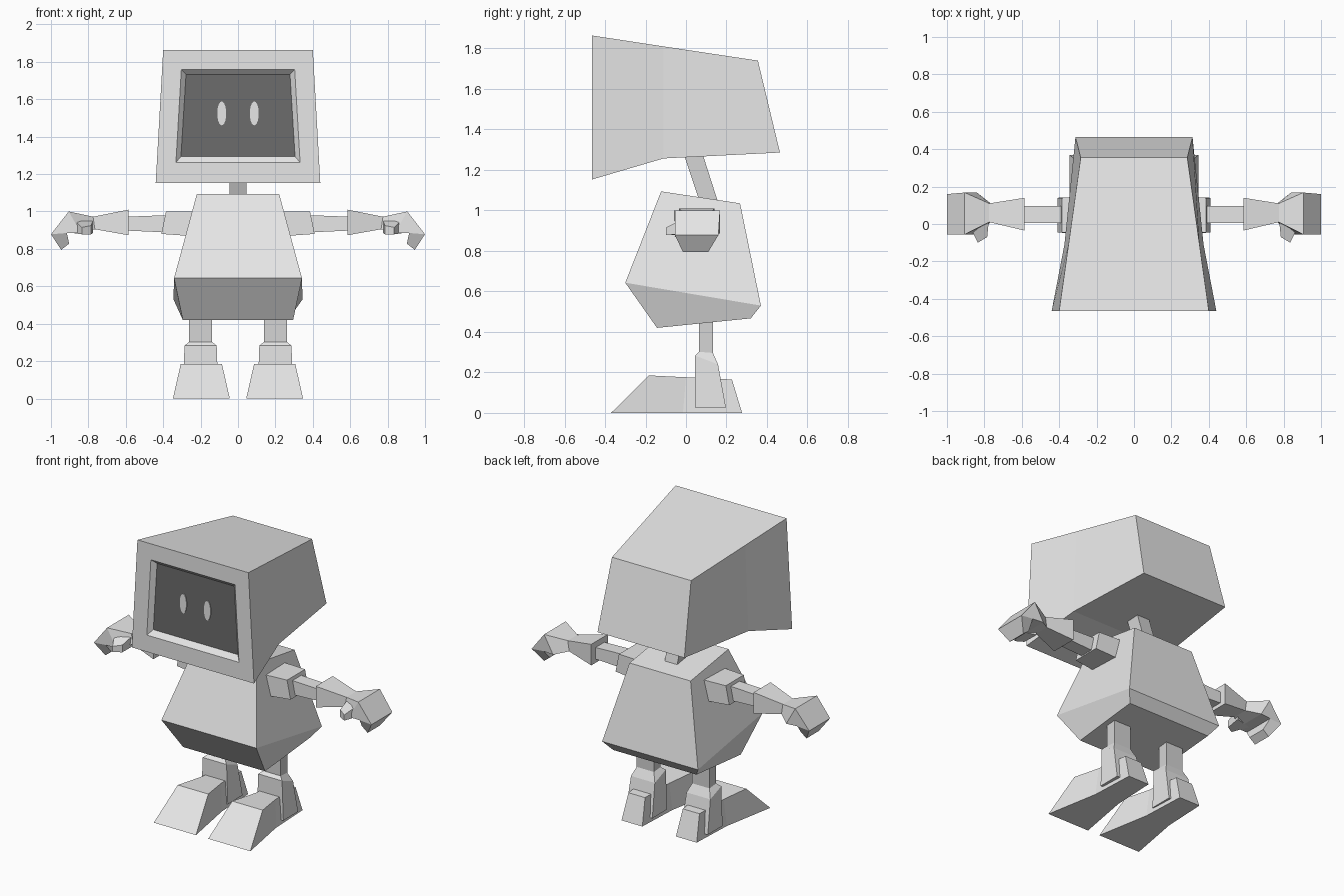
import bpy, bmesh, math


def material(name, v):
    m = bpy.data.materials.new(name)
    m.diffuse_color = (v, v, v, 1)
    return m


LIGHT = material("light grey", 0.8)
JOINT = material("joint grey", 0.66)
DARK = material("dark screen", 0.15)


def loft(name, rings, mats=(LIGHT,), first_cap=0):
    """Skin a list of equal-sized rings and cap both ends."""
    bm = bmesh.new()
    loops = [[bm.verts.new(p) for p in r] for r in rings]
    n = len(loops[0])
    for a, b in zip(loops, loops[1:]):
        for i in range(n):
            j = (i + 1) % n
            bm.faces.new((a[i], a[j], b[j], b[i]))
    bm.faces.new(loops[0]).material_index = first_cap
    bm.faces.new(loops[-1])
    bmesh.ops.recalc_face_normals(bm, faces=bm.faces)
    me = bpy.data.meshes.new(name)
    bm.to_mesh(me)
    bm.free()
    for m in mats:
        me.materials.append(m)
    ob = bpy.data.objects.new(name, me)
    bpy.context.collection.objects.link(ob)
    return ob


def wide(h1, y1, z1, h2, y2, z2, cx=0):
    """Ring from two level edges running along x (half width, y, z)."""
    return [(cx - h1, y1, z1), (cx + h1, y1, z1), (cx + h2, y2, z2), (cx - h2, y2, z2)]


def arm_ring(s, xt, zt, xb, zb, y0, y1):
    """Ring across an arm: top edge, bottom edge, and y range."""
    return [(s * xt, y0, zt), (s * xt, y1, zt), (s * xb, y1, zb), (s * xb, y0, zb)]


# Head with recessed screen: screen, bezel opening, front rim, bend, back
loft("head", [
    wide(0.278, -0.436, 1.733, 0.305, -0.436, 1.294),
    wide(0.303, -0.464, 1.76, 0.332, -0.464, 1.262),
    wide(0.40, -0.464, 1.864, 0.44, -0.464, 1.153),
    wide(0.35, -0.11, 1.81, 0.372, -0.11, 1.257),
    wide(0.285, 0.355, 1.74, 0.313, 0.464, 1.286),
], (LIGHT, DARK), first_cap=1)

# Eyes: thin oval plates on the screen
for side, s in (("left", -1), ("right", 1)):
    loft("eye_" + side, [
        [(s * 0.087 + 0.024 * math.cos(k * math.pi / 10), y,
          1.524 + 0.064 * math.sin(k * math.pi / 10)) for k in range(20)]
        for y in (-0.434, -0.441)])

# Neck and body
loft("neck", [wide(0.045, -0.022, 1.31, 0.045, 0.072, 1.31),
              wide(0.045, 0.075, 1.02, 0.045, 0.165, 1.02)], (JOINT,))
loft("body", [wide(0.22, -0.123, 1.094, 0.22, 0.267, 1.035),
              wide(0.342, -0.30, 0.643, 0.345, 0.37, 0.53),
              wide(0.295, -0.143, 0.42, 0.30, 0.32, 0.467)])

for side, s in (("left", -1), ("right", 1)):
    # Arm
    loft("shoulder_" + side, [
        arm_ring(s, 0.20, 1.0, 0.20, 0.865, -0.06, 0.15),
        arm_ring(s, 0.385, 1.0, 0.41, 0.88, -0.045, 0.14)])
    loft("upper_arm_" + side, [
        arm_ring(s, 0.38, 0.98, 0.38, 0.888, 0.005, 0.095),
        arm_ring(s, 0.60, 0.972, 0.60, 0.898, 0.005, 0.095)])
    # Forearm, wrist, knuckles, finger bend and finger tip
    loft("forearm_hand_" + side, [
        arm_ring(s, 0.585, 1.01, 0.585, 0.873, -0.035, 0.14),
        arm_ring(s, 0.775, 0.972, 0.765, 0.905, 0.01, 0.11),
        arm_ring(s, 0.905, 1.0, 0.84, 0.885, -0.055, 0.168),
        arm_ring(s, 1.0, 0.878, 0.915, 0.885, -0.055, 0.16),
        arm_ring(s, 0.945, 0.795, 0.903, 0.828, -0.015, 0.11)])
    loft("thumb_" + side, [
        [(s * x, y, z) for x, y, z in ((0.775, 0.03, 0.885), (0.885, 0.0, 0.885),
                                       (0.885, 0.0, 0.965), (0.775, 0.03, 0.955))],
        [(s * x, y, z) for x, y, z in ((0.785, -0.07, 0.878), (0.835, -0.1, 0.878),
                                       (0.835, -0.1, 0.915), (0.785, -0.07, 0.925))]])

    # Leg, ankle and foot
    cx = s * 0.2
    loft("leg_" + side, [wide(0.062, 0.064, 0.50, 0.062, 0.133, 0.50, cx),
                         wide(0.062, 0.064, 0.28, 0.062, 0.133, 0.28, cx)], (JOINT,))
    loft("ankle_" + side, [wide(0.062, 0.064, 0.302, 0.062, 0.133, 0.296, cx),
                           wide(0.086, 0.045, 0.283, 0.086, 0.158, 0.24, cx),
                           wide(0.095, 0.045, 0.027, 0.095, 0.197, 0.027, cx)])
    cx = s * 0.196
    loft("foot_" + side, [wide(0.11, -0.183, 0.185, 0.152, -0.37, 0, cx),
                          wide(0.075, 0.0, 0.176, 0.088, -0.015, 0, cx),
                          wide(0.06, 0.227, 0.165, 0.075, 0.277, 0, cx)])
